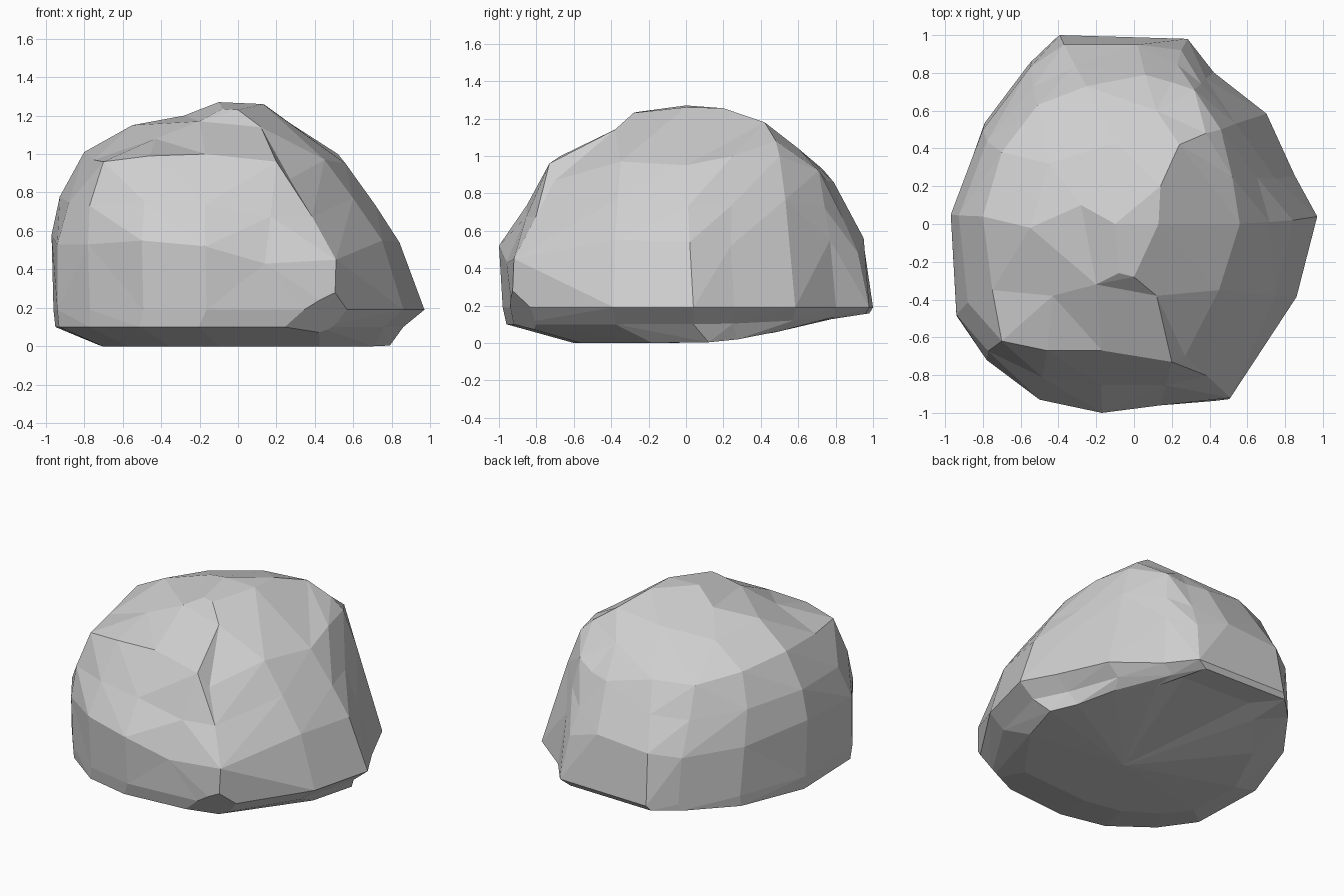
import bpy
import bmesh
import random
from mathutils import Vector
from mathutils.geometry import delaunay_2d_cdt

random.seed(4)

cube = bpy.data.objects.get("Cube")
if cube:
    bpy.data.objects.remove(cube, do_unlink=True)

# Plain stone colour
stone = bpy.data.materials.new("stone_grey")
stone.use_nodes = True
colour = (0.62, 0.62, 0.62, 1)
stone.diffuse_color = colour
stone.node_tree.nodes["Principled BSDF"].inputs["Base Color"].default_value = colour

# Widest outline of the boulder, counter-clockwise from its left side
outline = [
    (.97, .03), (.85, .25), (.7, .58), (.42, .8), (.28, .98), (-.05, .99),
    (-.4, 1), (-.55, .86), (-.8, .53), (-.97, .05), (-.95, -.5), (-.78, -.73),
    (-.5, -.93), (-.17, -1), (.12, -.97), (.5, -.95), (.86, -.4),
]

# Height, back lift, then the left-right and front-back limits of the low layers
layers = [
    (0, .25, -.72, .79, -.6, .8),
    (.1, .06, -.95, .86, -.96, .98),
    (.19, 0, -.96, .97, -.98, 1),
]

# Waist where the sides start to lean inwards, matching the outline
waist = [
    (.84, .02, .54), (.75, .24, .52), (.6, .56, .55), (.38, .77, .55),
    (.25, .92, .48), (.02, .95, .56), (-.37, .95, .53), (-.55, .83, .5),
    (-.8, .5, .52), (-.97, .05, .58), (-.94, -.48, .53), (-.78, -.72, .53),
    (-.5, -.93, .55), (-.17, -1, .52), (.14, -.96, .43), (.51, -.92, .45),
    (.75, -.38, .55),
]

# Shoulder where the steep sides turn into the crown, matching the outline
shoulder = [
    (.56, 0, .95), (.52, .25, 1), (.46, .5, 1), (.32, .71, .92),
    (.2, .75, .87), (.06, .79, .86), (-.25, .73, .93), (-.51, .63, .92),
    (-.7, .38, .97), (-.8, .04, 1.01), (-.75, -.35, .97), (-.7, -.62, .96),
    (-.46, -.67, .99), (-.17, -.67, 1), (.2, -.73, .96), (.27, -.7, .87),
    (.45, -.35, .97),
]

# Corners of the broad facets on the crown
peaks = [
    (-.1, 0, 1.27), (.13, 0, 1.26), (.14, .2, 1.255), (.24, .42, 1.18),
    (.38, .48, 1.08), (.46, .16, 1.03), (-.55, -.02, 1.15), (-.28, .1, 1.2),
    (-.08, -.26, 1.235), (0, -.28, 1.23), (-.2, -.32, 1.17), (.12, -.38, 1.14),
    (-.43, -.38, 1.08), (-.1, .43, 1.15), (-.45, .32, 1.1), (.12, .6, 1.04),
]


def fit(value, low, high):
    """Map a value from -1..1 to low..high."""
    return low + (value + 1) / 2 * (high - low)


def layer_points(z, lift, left, right, front, back):
    points = []
    for x, y in outline:
        point = Vector((fit(x / .97, left, right), fit(y, front, back), z))
        # The underside rises towards the back
        point.z += lift * max(0, point.y) ** 2
        points.append(point)
    return points


# Low layers, waist, a blended layer that swells on the right, then the shoulder
levels = [layer_points(*layer) for layer in layers]
low, top = [Vector(p) for p in waist], [Vector(p) for p in shoulder]
blend = [a.lerp(b, random.uniform(.44, .54)) for a, b in zip(low, top)]
for point in blend:
    point.x *= 1.04 if point.x < -.6 else 1.01
levels += [low, blend, top]

# Sides: each cell is split along its outer diagonal so it stays convex
bm = bmesh.new()
rings = [[bm.verts.new(p) for p in level] for level in levels]
count = len(outline)
for lower, upper in zip(rings, rings[1:]):
    for i in range(count):
        j = (i + 1) % count
        a, b, c, d = lower[i], lower[j], upper[j], upper[i]
        normal = (b.co - a.co).cross(d.co - a.co)
        if normal.dot(c.co - a.co) > 0:
            bm.faces.new((a, b, c))
            bm.faces.new((a, c, d))
        else:
            bm.faces.new((a, b, d))
            bm.faces.new((b, c, d))

# Crown facets span the shoulder and the peaks
crown = rings[-1] + [bm.verts.new(p) for p in peaks]
flat = [v.co.to_2d() for v in crown]
net = delaunay_2d_cdt(flat, [], [list(range(count))], 1, .0001)
for face in net[2]:
    bm.faces.new([crown[net[3][k][0]] for k in face])

# Underside
base = bm.verts.new((0, -.1, 0))
for i in range(count):
    bm.faces.new((rings[0][(i + 1) % count], rings[0][i], base))

# Broken facet on the lower front corner
geometry = bm.verts[:] + bm.edges[:] + bm.faces[:]
cut = bmesh.ops.bisect_plane(bm, geom=geometry, plane_co=(.5, -.93, .28),
                             plane_no=(.36, -.75, -.55), clear_outer=True)
rim = [e for e in cut["geom_cut"] if isinstance(e, bmesh.types.BMEdge)]
bmesh.ops.holes_fill(bm, edges=rim)

# Merge nearly flat triangles into broad facets
bmesh.ops.dissolve_limit(bm, angle_limit=.06, verts=bm.verts[:], edges=bm.edges[:])
bmesh.ops.triangulate(bm, faces=[f for f in bm.faces if len(f.verts) > 4])
bmesh.ops.recalc_face_normals(bm, faces=bm.faces[:])

mesh = bpy.data.meshes.new("boulder")
bm.to_mesh(mesh)
bm.free()
mesh.materials.append(stone)
boulder = bpy.data.objects.new("boulder", mesh)
bpy.context.collection.objects.link(boulder)
